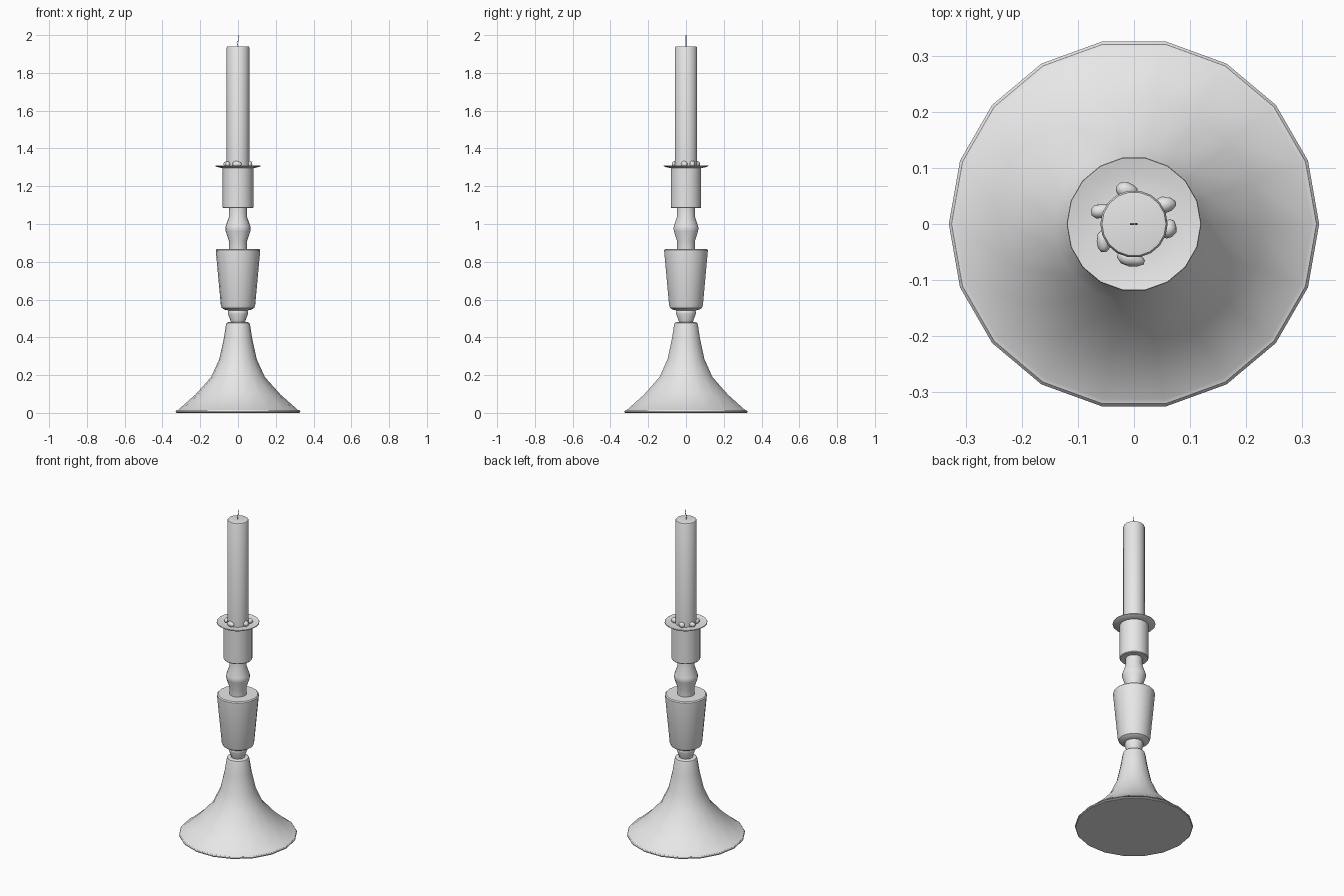
import bpy, bmesh, math
from mathutils import Vector

if "Cube" in bpy.data.objects:
    bpy.data.objects.remove(bpy.data.objects["Cube"], do_unlink=True)

SIDES = 18
grey = bpy.data.materials.new("light grey")
grey.use_nodes = True
grey.diffuse_color = (0.8, 0.8, 0.8, 1)
grey.node_tree.nodes["Principled BSDF"].inputs["Base Color"].default_value = (0.8, 0.8, 0.8, 1)


def finish(name, bm, angle=35):
    """Turn a bmesh into a smooth shaded grey object."""
    bmesh.ops.recalc_face_normals(bm, faces=bm.faces)
    mesh = bpy.data.meshes.new(name)
    bm.to_mesh(mesh)
    bm.free()
    mesh.materials.append(grey)
    obj = bpy.data.objects.new(name, mesh)
    bpy.context.collection.objects.link(obj)
    bpy.ops.object.select_all(action='DESELECT')
    obj.select_set(True)
    bpy.context.view_layer.objects.active = obj
    bpy.ops.object.shade_smooth_by_angle(angle=math.radians(angle))
    return obj


def lathe(name, profile):
    """Revolve (radius, height) points about z and cap both ends."""
    bm = bmesh.new()
    rings = []
    for r, z in profile:
        rings.append([bm.verts.new((r * math.cos(a), r * math.sin(a), z))
                      for a in (math.tau * i / SIDES for i in range(SIDES))])
    for low, high in zip(rings, rings[1:]):
        for i in range(SIDES):
            j = (i + 1) % SIDES
            bm.faces.new((low[i], low[j], high[j], high[i]))
    bm.faces.new(rings[0])
    bm.faces.new(rings[-1])
    return finish(name, bm)


# Flared foot and collar
lathe("foot", [(0.326, 0), (0.33, 0.004), (0.33, 0.008), (0.325, 0.014), (0.317, 0.016),
               (0.225, 0.097), (0.142, 0.19), (0.099, 0.285), (0.076, 0.39),
               (0.064, 0.465), (0.06, 0.477), (0.052, 0.48)])
lathe("collar", [(0.036, 0.475), (0.04, 0.49), (0.053, 0.525), (0.053, 0.535), (0.045, 0.55)])

# Tapered body and beaded stem
lathe("body", [(0.05, 0.542), (0.072, 0.547), (0.086, 0.556), (0.091, 0.57),
               (0.117, 0.852), (0.117, 0.862), (0.111, 0.868)])
lathe("stem", [(0.048, 0.86), (0.048, 0.91), (0.065, 0.962), (0.067, 0.976),
               (0.065, 0.99), (0.048, 1.038), (0.047, 1.09)])

# Candle socket and drip dish
lathe("socket", [(0.078, 1.084), (0.081, 1.088), (0.081, 1.3)])
lathe("drip_dish", [(0.078, 1.295), (0.112, 1.302), (0.12, 1.307), (0.119, 1.311),
                    (0.114, 1.31), (0.09, 1.304), (0.06, 1.303)])

# Candle
lathe("candle", [(0.06, 1.3), (0.06, 1.933), (0.057, 1.939), (0.052, 1.94)])

# Melted wax lumps around the candle's foot: angle, length, turn
for n, (angle, length, turn) in enumerate([(102, 0.02, 70), (33, 0.024, -25), (-8, 0.018, 75),
                                           (-95, 0.026, 80), (-150, 0.02, 60), (158, 0.02, 30)]):
    bm = bmesh.new()
    bmesh.ops.create_icosphere(bm, subdivisions=2, radius=1)
    a, t = math.radians(angle), math.radians(angle + turn)
    along, across = Vector((math.cos(t), math.sin(t), 0)), Vector((-math.sin(t), math.cos(t), 0))
    centre = Vector((0.062 * math.cos(a), 0.062 * math.sin(a), 1.317))
    for v in bm.verts:
        lump = 1 + 0.12 * math.sin(3 * v.co.x + n)
        v.co = (centre + along * v.co.x * length + across * v.co.y * 0.014 * lump
                + Vector((0, 0, v.co.z * 0.016 * lump)))
    finish(f"wax_drip_{n + 1}", bm, 60)

# Wavy wick
path = bpy.data.curves.new("wick", 'CURVE')
path.dimensions = '3D'
path.bevel_depth = 0.0018
path.bevel_resolution = 1
path.use_fill_caps = True
spline = path.splines.new('POLY')
points = [(0, 1.935), (-0.003, 1.95), (-0.006, 1.96), (0.003, 1.972), (0.005, 1.983), (0.001, 2.0)]
spline.points.add(len(points) - 1)
for p, (x, z) in zip(spline.points, points):
    p.co = (x, 0, z, 1)
path.materials.append(grey)
bpy.context.collection.objects.link(bpy.data.objects.new("wick", path))
